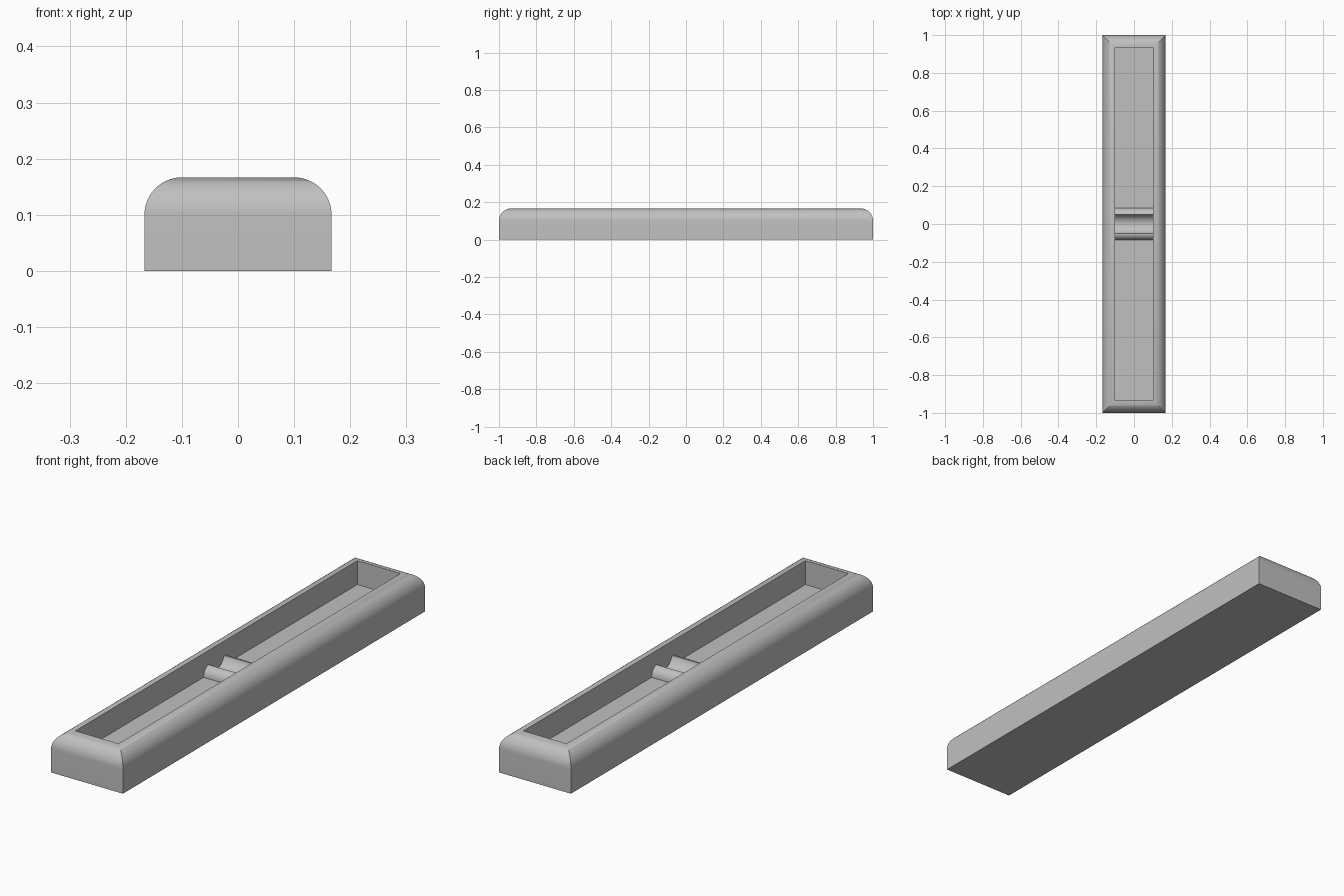
import bpy, bmesh, math

old = bpy.data.objects.get("Cube")
if old:
    bpy.data.objects.remove(old, do_unlink=True)

HALF_X, HALF_Y, HEIGHT = 1 / 6, 1.0, 1 / 6
RADIUS = 1 / 15          # top edge rounding, also wall and floor thickness
FLOOR = RADIUS
STEPS = 16

grey = bpy.data.materials.new("plain grey")
grey.use_nodes = True
colour = (0.53, 0.53, 0.53, 1)
grey.diffuse_color = colour
grey.node_tree.nodes["Principled BSDF"].inputs["Base Color"].default_value = colour


def finish(name, bm):
    bmesh.ops.recalc_face_normals(bm, faces=bm.faces)
    mesh = bpy.data.meshes.new(name)
    bm.to_mesh(mesh)
    bm.free()
    mesh.materials.append(grey)
    obj = bpy.data.objects.new(name, mesh)
    bpy.context.collection.objects.link(obj)
    bpy.ops.object.select_all(action='DESELECT')
    obj.select_set(True)
    bpy.context.view_layer.objects.active = obj
    bpy.ops.object.shade_smooth_by_angle(angle=math.radians(30))


def skin(bm, rings):
    """Join successive closed rings of points and cap both ends."""
    loops = [[bm.verts.new(p) for p in ring] for ring in rings]
    for a, b in zip(loops, loops[1:]):
        for i in range(len(a)):
            j = (i + 1) % len(a)
            bm.faces.new((a[i], a[j], b[j], b[i]))
    bm.faces.new(loops[0])
    bm.faces.new(loops[-1])


def rectangle(inset, z):
    x, y = HALF_X - inset, HALF_Y - inset
    return [(-x, -y, z), (x, -y, z), (x, y, z), (-x, y, z)]


# Tray: straight sides, mitred quarter-round rim, then down into the recess
rings = [rectangle(0, 0)]
for i in range(STEPS + 1):
    a = math.pi / 2 * i / STEPS
    rings.append(rectangle(RADIUS * (1 - math.cos(a)),
                           HEIGHT - RADIUS + RADIUS * math.sin(a)))
rings.append(rectangle(RADIUS, FLOOR))
bm = bmesh.new()
skin(bm, rings)
finish("tray", bm)

# Cradle: concave trough between two lips with rounded outsides
TROUGH_Z, TROUGH_R = 0.12, 0.0525
LIP_Z, OUTER_Y, BASE_Z = 0.107, 0.085, 0.06
start = math.asin((TROUGH_Z - LIP_Z) / TROUGH_R)
lip_y = TROUGH_R * math.cos(start)

half = []
for i in range(STEPS + 1):       # outside of the lip, floor to tip
    a = math.pi / 2 * i / STEPS
    half.append((lip_y + (OUTER_Y - lip_y) * math.cos(a),
                 FLOOR + (LIP_Z - FLOOR) * math.sin(a)))
for i in range(1, STEPS + 1):    # inside of the lip, tip to trough bottom
    a = start + (math.pi / 2 - start) * i / STEPS
    half.append((TROUGH_R * math.cos(a), TROUGH_Z - TROUGH_R * math.sin(a)))
half.insert(0, (OUTER_Y, BASE_Z))
profile = half + [(-y, z) for y, z in reversed(half[:-1])]

end_x = HALF_X - RADIUS
bm = bmesh.new()
skin(bm, [[(x, y, z) for y, z in profile] for x in (-end_x, end_x)])
finish("cradle", bm)
